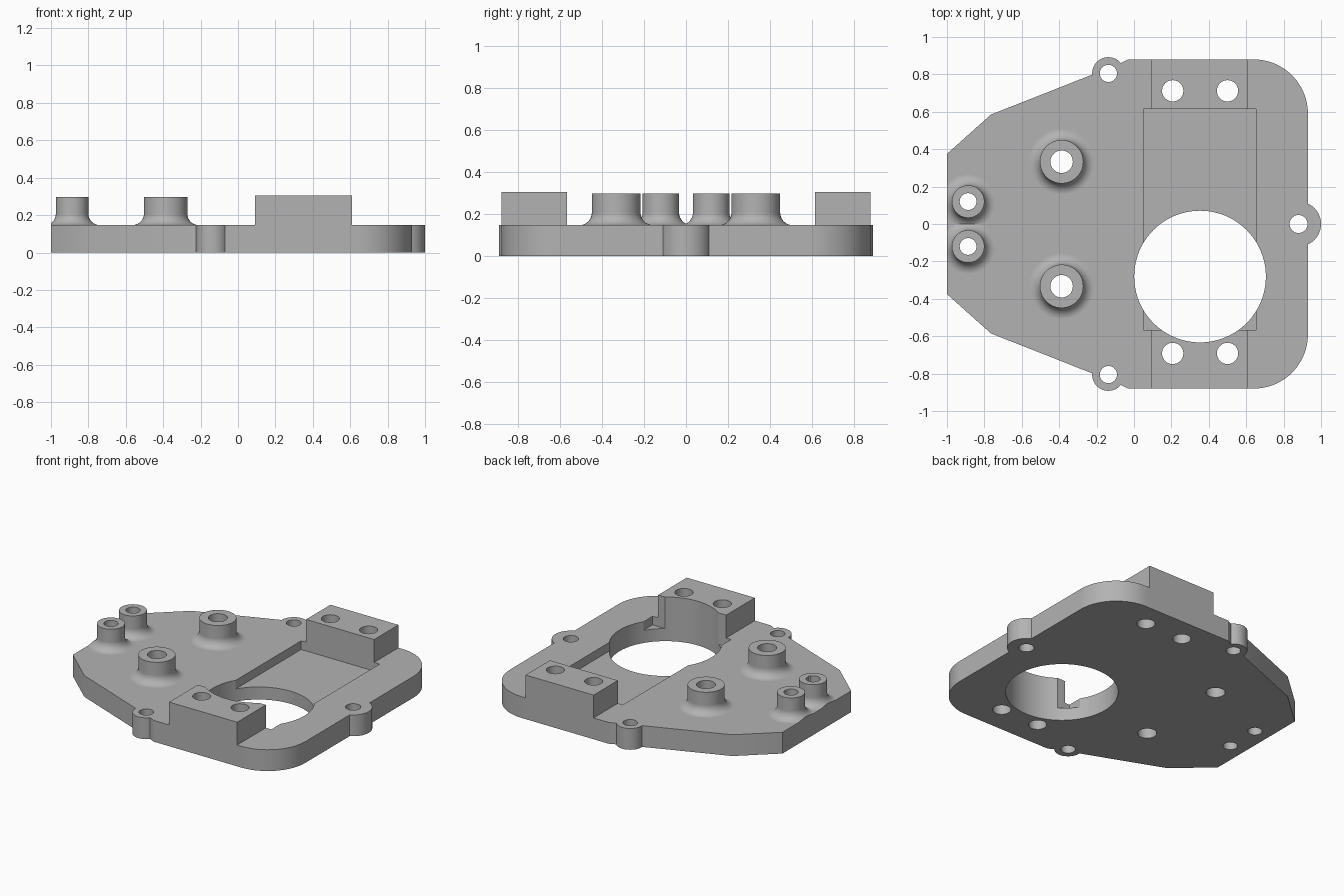
import bpy, bmesh
from math import sin, cos, pi, radians
from mathutils import Vector

cube = bpy.data.objects.get("Cube")
if cube:
    bpy.data.objects.remove(cube, do_unlink=True)

TOP = 0.147          # plate thickness
BLOCK_TOP = 0.305
BOSS_TOP = 0.297
FLOOR = 0.087        # pocket floor

grey = bpy.data.materials.new("machined grey")
grey.use_nodes = True
grey.diffuse_color = (0.45, 0.45, 0.45, 1)
grey.node_tree.nodes["Principled BSDF"].inputs["Base Color"].default_value = (0.45, 0.45, 0.45, 1)


def finish(bm, name):
    bmesh.ops.recalc_face_normals(bm, faces=bm.faces)
    mesh = bpy.data.meshes.new(name)
    bm.to_mesh(mesh)
    bm.free()
    mesh.materials.append(grey)
    obj = bpy.data.objects.new(name, mesh)
    bpy.context.collection.objects.link(obj)
    return obj


def prism(name, outline, z0, z1):
    bm = bmesh.new()
    face = bm.faces.new([bm.verts.new((x, y, z0)) for x, y in outline])
    ext = bmesh.ops.extrude_face_region(bm, geom=[face])
    verts = [v for v in ext["geom"] if isinstance(v, bmesh.types.BMVert)]
    bmesh.ops.translate(bm, verts=verts, vec=(0, 0, z1 - z0))
    return finish(bm, name)


def arc(cx, cy, r, a0, a1, n):
    return [(cx + r * cos(a0 + (a1 - a0) * i / n), cy + r * sin(a0 + (a1 - a0) * i / n))
            for i in range(n + 1)]


def cylinder(name, x, y, r, z0, z1, n=48):
    return prism(name, arc(x, y, r, 0, 2 * pi, n)[:-1], z0, z1)


def box(name, x0, x1, y0, y1, z0, z1):
    return prism(name, [(x0, y0), (x1, y0), (x1, y1), (x0, y1)], z0, z1)


def boss(name, x, y, r, fillet=0.06, steps=8):
    """Lathed stud with a concave fillet at its foot."""
    profile = [(0, TOP - 0.05), (r + fillet, TOP - 0.05)]
    for i in range(steps + 1):
        a = pi / 2 * i / steps
        profile.append((r + fillet - fillet * sin(a), TOP + fillet - fillet * cos(a)))
    profile += [(r, BOSS_TOP), (0, BOSS_TOP)]
    bm = bmesh.new()
    verts = [bm.verts.new((x + px, y, pz)) for px, pz in profile]
    edges = [bm.edges.new(pair) for pair in zip(verts, verts[1:])]
    bmesh.ops.spin(bm, geom=verts + edges, cent=(x, y, 0), axis=(0, 0, 1),
                   angle=2 * pi, steps=48)
    bmesh.ops.remove_doubles(bm, verts=bm.verts, dist=1e-5)
    return finish(bm, name)


def combine(target, tool, operation):
    mod = target.modifiers.new(operation.lower(), "BOOLEAN")
    mod.operation = operation
    mod.solver = "EXACT"
    mod.object = tool
    bpy.context.view_layer.objects.active = target
    bpy.ops.object.modifier_apply(modifier=mod.name)
    bpy.data.objects.remove(tool, do_unlink=True)


# Plate: tapered on one end, rounded corners on the other
half = [(-1, 0.375), (-0.765, 0.585), (-0.22, 0.80), (-0.135, 0.81), (-0.07, 0.86), (-0.03, 0.88)]
half += reversed(arc(0.64, 0.59, 0.29, 0, pi / 2, 16))
outline = half + [(x, -y) for x, y in reversed(half)]
plate = prism("mounting_plate", outline, 0, TOP)

# Round mounting ears
ears = [(-0.137, 0.805, 0.087, 0.046), (-0.137, -0.805, 0.087, 0.046), (0.88, 0, 0.12, 0.048)]
for x, y, r, hole in ears:
    combine(plate, cylinder("ear", x, y, r, 0, TOP), "UNION")

# Shallow rectangular pocket between the blocks
combine(plate, box("pocket", 0.052, 0.652, -0.567, 0.615, FLOOR, 0.5), "DIFFERENCE")

# Raised blocks at front and back
combine(plate, box("back_block", 0.09, 0.61, 0.615, 0.88, 0, BLOCK_TOP), "UNION")
combine(plate, box("front_block", 0.09, 0.61, -0.88, -0.567, 0, BLOCK_TOP), "UNION")

# Filleted bosses, mirrored front to back
bosses = [(-0.387, 0.333, 0.116, 0.06), (-0.887, 0.12, 0.087, 0.045)]
for x, y, r, hole in bosses:
    for side in (1, -1):
        combine(plate, boss("boss", x, side * y, r), "UNION")
combine(plate, box("trim", -1.3, -1, -1, 1, -0.1, 0.5), "DIFFERENCE")

# Through holes: ears, bosses, blocks and the large bore
holes = [(x, y, hole) for x, y, r, hole in ears]
holes += [(x, side * y, hole) for x, y, r, hole in bosses for side in (1, -1)]
holes += [(x, y, 0.057) for x in (0.207, 0.5) for y in (0.712, -0.692)]
for x, y, r in holes:
    combine(plate, cylinder("hole", x, y, r, -0.1, 0.5, 32), "DIFFERENCE")
combine(plate, cylinder("bore", 0.353, -0.281, 0.352, -0.1, 0.5, 96), "DIFFERENCE")

# Smooth curved walls, crisp edges, flat large faces
bpy.ops.object.select_all(action="DESELECT")
plate.select_set(True)
bpy.context.view_layer.objects.active = plate
bpy.ops.object.shade_smooth_by_angle(angle=radians(25))
weighted = plate.modifiers.new("flat faces", "WEIGHTED_NORMAL")
weighted.keep_sharp = True
